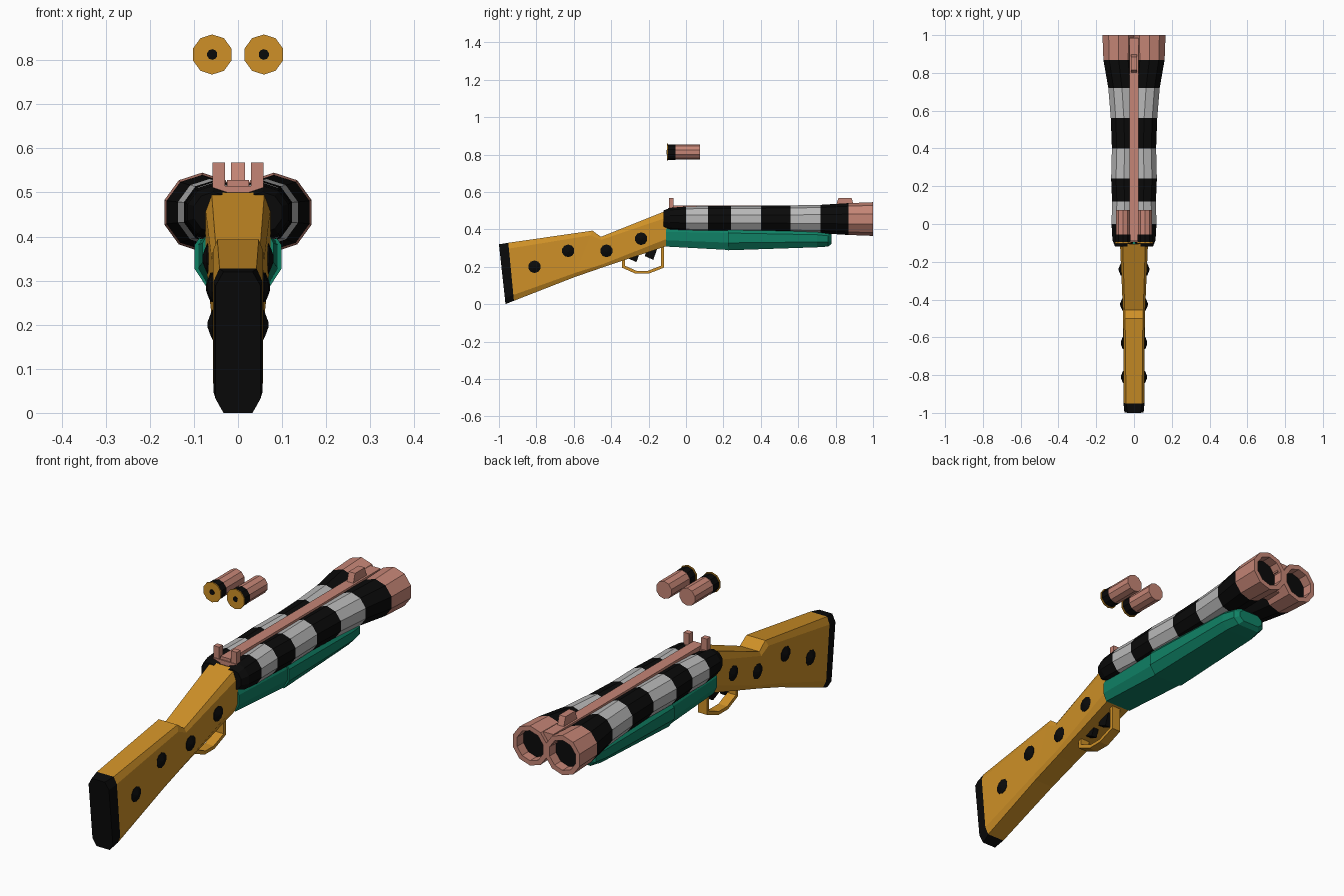
import bpy, bmesh, math
from mathutils import Vector

cube = bpy.data.objects.get("Cube")
if cube:
    bpy.data.objects.remove(cube, do_unlink=True)


def material(name, r, g, b):
    m = bpy.data.materials.new(name)
    m.use_nodes = True
    m.diffuse_color = (r, g, b, 1)
    bsdf = m.node_tree.nodes["Principled BSDF"]
    bsdf.inputs["Base Color"].default_value = (r, g, b, 1)
    bsdf.inputs["Roughness"].default_value = 0.8
    return m


ORANGE = material("orange wood", 0.62, 0.28, 0.02)
BLACK = material("black", 0.003, 0.003, 0.003)
WHITE = material("pale grey", 0.48, 0.48, 0.48)
PINK = material("dusty pink", 0.56, 0.235, 0.18)
GREEN = material("green", 0.005, 0.22, 0.13)


def loft(name, rings, mats):
    """Skin rings of points; mats holds one material for all, or start cap, bands, end cap."""
    if not isinstance(mats, list):
        mats = [mats] * (len(rings) + 1)
    palette = list(dict.fromkeys(mats))
    bm = bmesh.new()
    vs = [[bm.verts.new(p) for p in ring] for ring in rings]
    n = len(vs[0])
    bm.faces.new(vs[0]).material_index = palette.index(mats[0])
    for k in range(len(vs) - 1):
        for i in range(n):
            j = (i + 1) % n
            f = bm.faces.new((vs[k][i], vs[k][j], vs[k + 1][j], vs[k + 1][i]))
            f.material_index = palette.index(mats[k + 1])
    bm.faces.new(vs[-1]).material_index = palette.index(mats[-1])
    bmesh.ops.recalc_face_normals(bm, faces=bm.faces)
    mesh = bpy.data.meshes.new(name)
    bm.to_mesh(mesh)
    bm.free()
    for m in palette:
        mesh.materials.append(m)
    ob = bpy.data.objects.new(name, mesh)
    bpy.context.collection.objects.link(ob)
    return ob


def ngon(x, y, z, r, n=10):
    # regular polygon facing along y, with a corner at the top
    return [Vector((x + r * math.sin(math.tau * i / n), y,
                    z + r * math.cos(math.tau * i / n))) for i in range(n)]


def prism(name, profile, x, half, mat):
    # side profile of (y, z) points extruded across x
    return loft(name, [[Vector((x + s * half, y, z)) for y, z in profile]
                       for s in (-1, 1)], mat)


def box(name, x, half, y0, y1, z0, z1, mat):
    return prism(name, [(y0, z0), (y1, z0), (y1, z1), (y0, z1)], x, half, mat)


def chamfered(top, bottom, w, inset, cut=0.1):
    # upright chamfered section between a top and a bottom (y, z) point
    a, b = Vector((0, *bottom)), Vector((0, *top))
    half = [(w - inset, 0), (w, cut), (w, 1 - cut), (w - inset, 1)]
    pts = half + [(-x, t) for x, t in reversed(half)]
    return [a.lerp(b, t) + Vector((x, 0, 0)) for x, t in pts]


# Stock and butt plate
butt = chamfered((-0.95, 0.328), (-0.92, 0.018), 0.056, 0.014)
loft("butt_plate", [chamfered((-1.0, 0.32), (-0.965, 0.0), 0.051, 0.018), butt], BLACK)
loft("stock", [
    butt,
    chamfered((-0.50, 0.393), (-0.60, 0.143), 0.057, 0.010),
    chamfered((-0.455, 0.36), (-0.45, 0.195), 0.059, 0.010),
    chamfered((-0.105, 0.50), (-0.105, 0.31), 0.074, 0.014, 0.2),
], ORANGE)

# Raised spots on both sides of the stock
for k, (y, z, w) in enumerate([(-0.81, 0.20, 0.056), (-0.63, 0.285, 0.057),
                               (-0.425, 0.285, 0.060), (-0.24, 0.35, 0.068)]):
    for side, s in (("left", 1), ("right", -1)):
        rings = []
        for out, r in ((-0.004, 0.034), (0.002, 0.034), (0.008, 0.02), (0.013, 0.006)):
            rings.append([Vector((s * (w + out), y + p.x, z + p.z))
                          for p in ngon(0, 0, 0, r)])
        loft(f"spot_{k + 1}_{side}", rings, BLACK)

# Trigger guard and the two triggers
path = [(-0.342, 0.27), (-0.342, 0.195), (-0.27, 0.163), (-0.20, 0.163),
        (-0.118, 0.195), (-0.118, 0.33)]
mid = Vector((0, -0.23, 0.27))
rings = []
for y, z in path:
    p = Vector((0, y, z))
    q = mid + (p - mid) * 0.86
    rings.append([p + Vector((-0.022, 0, 0)), p + Vector((0.022, 0, 0)),
                  q + Vector((0.022, 0, 0)), q + Vector((-0.022, 0, 0))])
loft("trigger_guard", rings, ORANGE)
for name, y, z in (("rear_trigger", -0.29, 0.225), ("front_trigger", -0.20, 0.237)):
    prism(name, [(y - 0.02, z + 0.02), (y - 0.005, z + 0.07), (y + 0.05, z + 0.07),
                 (y + 0.025, z)], 0, 0.013, BLACK)

# Striped barrels: y, outer reach in x, radius
stations = [(-0.12, 0.100, 0.046), (-0.085, 0.114, 0.060), (0.0, 0.119, 0.067),
            (0.118, 0.116, 0.070), (0.24, 0.121, 0.071), (0.40, 0.117, 0.071),
            (0.56, 0.123, 0.073), (0.72, 0.136, 0.076), (0.868, 0.162, 0.085),
            (1.0, 0.167, 0.090)]
bands = [BLACK, BLACK, BLACK, WHITE, BLACK, WHITE, BLACK, WHITE, BLACK, PINK]
for side, s in (("left", 1), ("right", -1)):
    rings = [ngon(s * (reach - 0.951 * r), y, 0.455, r) for y, reach, r in stations]
    rings += [ngon(s * 0.0814, y, 0.455, 0.068) for y in (1.0, 0.955)]
    loft("barrel_" + side, rings, bands + [PINK, PINK, BLACK])

# Rib, muzzle bridge and sights
box("barrel_rib", 0, 0.025, -0.09, 0.985, 0.48, 0.528, PINK)
box("muzzle_bridge", 0, 0.04, 0.868, 0.95, 0.405, 0.505, PINK)
prism("front_sight", [(0.80, 0.52), (0.815, 0.568), (0.885, 0.568), (0.90, 0.52)],
      0, 0.016, PINK)
box("rear_sight_base", 0, 0.058, -0.095, -0.06, 0.495, 0.515, PINK)
for side, s in (("left", 1), ("right", -1)):
    box("rear_sight_post_" + side, s * 0.044, 0.014, -0.092, -0.066, 0.50, 0.568, PINK)

# Green receiver and fore-end under the barrels
loft("receiver", [
    chamfered((-0.108, 0.42), (-0.108, 0.308), 0.080, 0.016, 0.3),
    chamfered((0.225, 0.42), (0.225, 0.290), 0.090, 0.022, 0.3),
], GREEN)
loft("fore_end", [
    chamfered((0.225, 0.42), (0.225, 0.288), 0.099, 0.026, 0.3),
    chamfered((0.70, 0.40), (0.70, 0.304), 0.092, 0.026, 0.3),
    chamfered((0.76, 0.39), (0.76, 0.308), 0.080, 0.026, 0.3),
    chamfered((0.778, 0.375), (0.778, 0.322), 0.060, 0.020, 0.3),
], GREEN)

# Pair of floating shells
for side, s in (("left", 1), ("right", -1)):
    x, z = s * 0.0585, 0.813
    loft("shell_rim_" + side, [ngon(x, y, z, 0.0455) for y in (-0.102, -0.096)], ORANGE)
    loft("shell_" + side, [ngon(x, y, z, r) for y, r in
                           ((-0.096, 0.041), (-0.055, 0.041), (-0.055, 0.040), (0.075, 0.040))],
         [BLACK, BLACK, PINK, PINK, PINK])
    loft("shell_primer_" + side, [ngon(x, y, z, 0.012) for y in (-0.104, -0.1)], BLACK)
